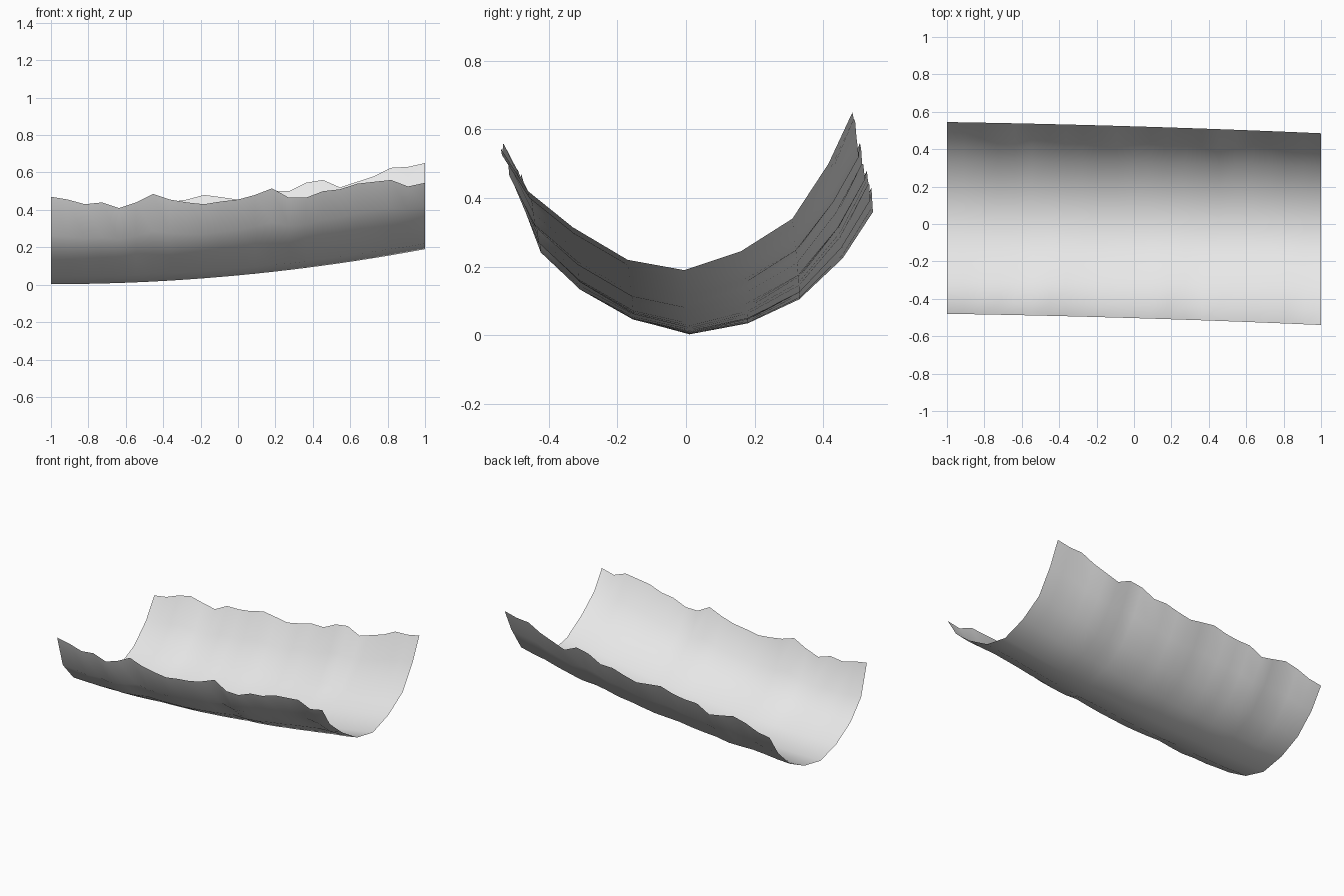
import bpy

if "Cube" in bpy.data.objects:
    bpy.data.objects.remove(bpy.data.objects["Cube"])

# cross-sections (y, height above the trough line) at the two ends, front edge to back edge
LEFT = [(-.48, .465), (-.42, .26), (-.31, .137), (-.155, .045), (.01, 0),
        (.18, .032), (.33, .102), (.457, .222), (.545, .357)]
RIGHT = [(-.54, .355), (-.46, .23), (-.33, .125), (-.17, .03), (-.005, 0),
         (.16, .055), (.31, .15), (.415, .31), (.485, .46)]
# ragged rim heights along x
FRONT_RIM = [.47, .455, .43, .44, .41, .44, .485, .455, .44, .43, .445, .455,
             .48, .515, .465, .465, .50, .51, .54, .55, .56, .525, .545]
BACK_RIM = [.36, .375, .41, .43, .41, .393, .44, .442, .455, .48, .468, .455,
            .475, .50, .50, .545, .56, .52, .55, .58, .625, .63, .65]
FADE = [1, .5, .22, .07, 0, .07, .22, .5, 1]   # how far the raggedness reaches down

N = len(FRONT_RIM)
verts, faces = [], []
for i in range(N):
    t = i / (N - 1)
    x = 2 * t - 1
    base = .003 + .187 * t * t
    ring = []
    for (ya, ha), (yb, hb) in zip(LEFT, RIGHT):
        ring.append((ya + (yb - ya) * t + .007 * (1 - x * x), base + ha + (hb - ha) * t))
    d_front = FRONT_RIM[i] - ring[0][1]
    d_back = BACK_RIM[i] - ring[-1][1]
    for j, (y, z) in enumerate(ring):
        verts.append((x, y, z + FADE[j] * (d_front if j < 4 else d_back)))

M = len(LEFT)
for i in range(N - 1):
    for j in range(M - 1):
        a = i * M + j
        faces.append((a, a + M, a + M + 1, a + 1))

# curved bark-like shell
mesh = bpy.data.meshes.new("curved_shell")
mesh.from_pydata(verts, [], faces)
shell = bpy.data.objects.new("curved_shell", mesh)
bpy.context.collection.objects.link(shell)
mat = bpy.data.materials.new("light grey")
mat.diffuse_color = (.8, .8, .8, 1)
mat.use_nodes = True
mat.node_tree.nodes["Principled BSDF"].inputs["Base Color"].default_value = mat.diffuse_color
mesh.materials.append(mat)
mesh.shade_smooth()
